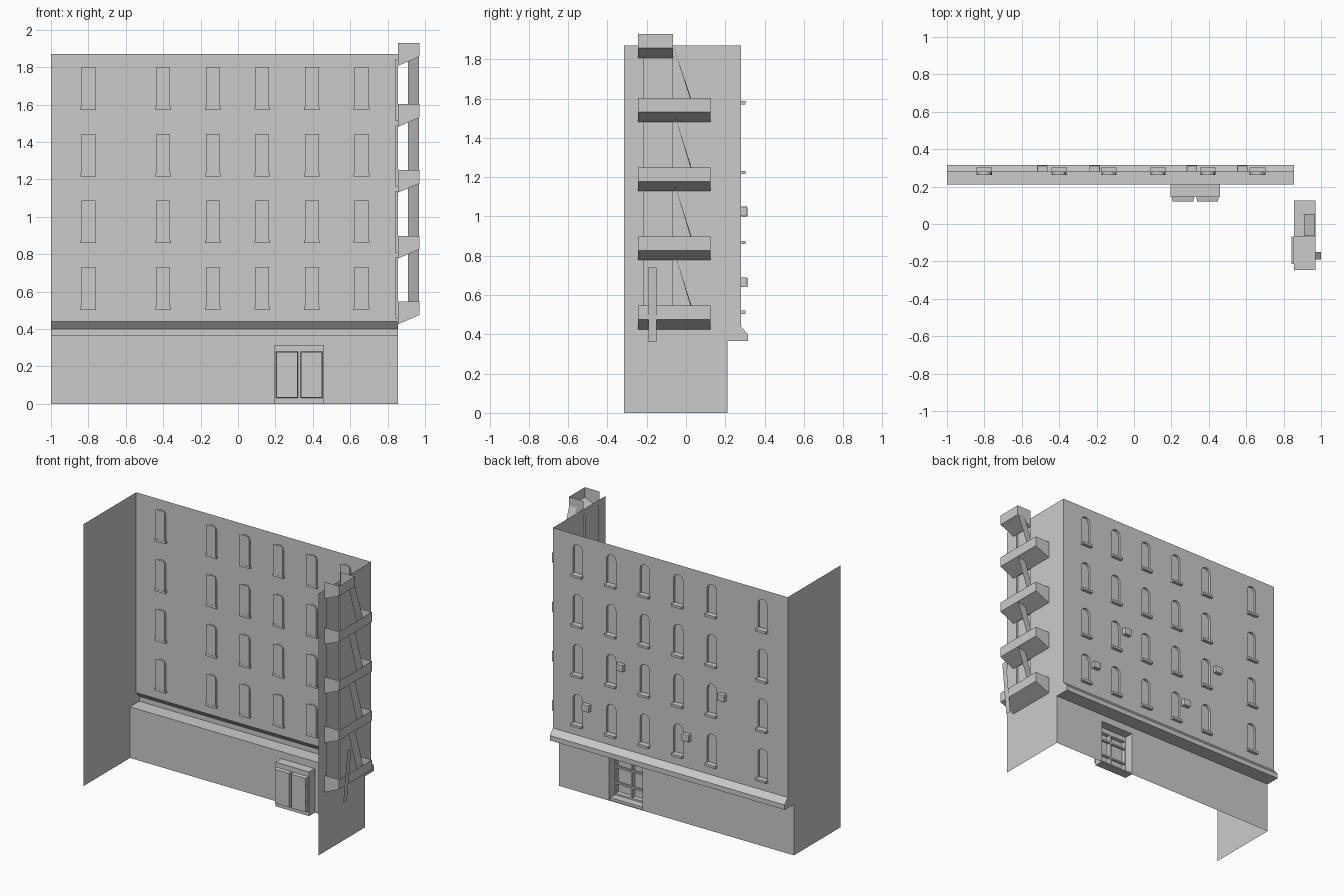
import bpy, bmesh, math
from mathutils import Vector

cube = bpy.data.objects.get("Cube")
if cube:
    bpy.data.objects.remove(cube, do_unlink=True)

plaster = bpy.data.materials.new("light_grey_plaster")
plaster.use_nodes = True
GREY = (0.6, 0.6, 0.6, 1)
plaster.diffuse_color = GREY
plaster.node_tree.nodes["Principled BSDF"].inputs["Base Color"].default_value = GREY

# Main dimensions
LEFT, RIGHT, FRONT = -1.0, 0.855, -0.315
WALL_Y, BASE_Y, LEDGE_Y, TOP = 0.28, 0.21, 0.315, 1.87
LEDGE = [(BASE_Y, 0.365), (LEDGE_Y, 0.365), (LEDGE_Y, 0.40), (WALL_Y, 0.44)]
STOREY = 0.356


def finish(name, bm):
    bmesh.ops.remove_doubles(bm, verts=bm.verts, dist=1e-5)
    mesh = bpy.data.meshes.new(name)
    bm.to_mesh(mesh)
    bm.free()
    mesh.materials.append(plaster)
    obj = bpy.data.objects.new(name, mesh)
    bpy.context.collection.objects.link(obj)
    return obj


def sheets(name, polygons):
    """Thin surfaces, each given by its corner points."""
    bm = bmesh.new()
    for poly in polygons:
        bm.faces.new([bm.verts.new(p) for p in poly])
    return finish(name, bm)


def box(name, x, y, z, bevel=0):
    bm = bmesh.new()
    bmesh.ops.create_cube(bm, size=1)
    for v in bm.verts:
        v.co = [(a + b) / 2 + c * (b - a) for c, (a, b) in zip(v.co, (x, y, z))]
    if bevel:
        bmesh.ops.bevel(bm, geom=bm.edges[:], offset=bevel, segments=2,
                        profile=0.5, affect='EDGES')
    return finish(name, bm)


def rect(a0, a1, z0, z1):
    return [(a0, z0), (a1, z0), (a1, z1), (a0, z1)]


def arch(cx, z0, z1, r, n=8):
    turn = [math.pi * i / n for i in range(n + 1)]
    return [(cx - r, z0), (cx + r, z0)] + [
        (cx + r * math.cos(t), z1 - r + r * math.sin(t)) for t in turn]


def wall(name, place, outline, holes, normal):
    """Thin wall with openings; place maps (across, height) to 3D."""
    bm = bmesh.new()
    edges = []
    for loop in [outline] + holes:
        vs = [bm.verts.new(place(*p)) for p in loop]
        edges += [bm.edges.new((a, b)) for a, b in zip(vs, vs[1:] + vs[:1])]
    bmesh.ops.triangle_fill(bm, use_beauty=True, edges=edges, normal=Vector(normal))
    bmesh.ops.dissolve_limit(bm, angle_limit=0.01, verts=bm.verts[:], edges=bm.edges[:])
    return finish(name, bm)


def reveal(loop, outer, inner):
    """Sides of an opening between two placements."""
    return [[outer(*a), outer(*b), inner(*b), inner(*a)]
            for a, b in zip(loop, loop[1:] + loop[:1]) if a != b]


def on_y(y):
    return lambda a, z: (a, y, z)


def on_x(x):
    return lambda a, z: (x, a, z)


# Upper rear wall with arched windows and sills
columns = [-0.80, -0.40, -0.135, 0.13, 0.395, 0.66]
arches = []
for row in range(4):
    z = 0.52 + row * STOREY
    for cx in columns:
        loop = arch(cx, z, z + 0.212, 0.037)
        loop = [p for i, p in enumerate(loop) if i == 0 or math.dist(p, loop[i - 1]) > 1e-4]
        if math.dist(loop[0], loop[-1]) < 1e-4:
            loop.pop()
        arches.append(loop)
        pane = [on_y(0.263)(*p) for p in rect(cx - 0.037, cx + 0.037, z, z + 0.212)]
        sheets("window", reveal(loop, on_y(WALL_Y), on_y(0.263)) + [pane])
        box("window_sill", (cx - 0.042, cx + 0.042), (0.262, 0.303), (z - 0.017, z))
wall("upper_rear_wall", on_y(WALL_Y), rect(LEFT, RIGHT, 0.44, TOP), arches, (0, 1, 0))

# Ledge above the ground floor
sheets("ledge", [[(LEFT, *a), (RIGHT, *a), (RIGHT, *b), (LEFT, *b)]
                 for a, b in zip(LEDGE, LEDGE[1:])])

# Ground floor wall and recessed entrance
D0, D1, DMID, DTOP, DBACK = 0.195, 0.46, 0.3275, 0.315, 0.145
ground = [(LEFT, 0), (D0, 0), (D0, DTOP), (D1, DTOP), (D1, 0),
          (RIGHT, 0), (RIGHT, 0.365), (LEFT, 0.365)]
wall("ground_wall", on_y(BASE_Y), ground, [], (0, 1, 0))
leaves = [rect(D0 + 0.007, DMID - 0.006, 0.03, 0.28),
          rect(DMID + 0.006, D1 - 0.007, 0.03, 0.28)]
sheets("entrance_recess", reveal(rect(D0, D1, 0, DTOP), on_y(BASE_Y), on_y(DBACK)))
wall("entrance_frame", on_y(DBACK), rect(D0, D1, 0, DTOP), leaves, (0, 1, 0))
for loop in leaves:
    (a, z0), (b, z1) = loop[0], loop[2]
    inner = rect(a + 0.004, b - 0.004, z0 + 0.004, z1 - 0.004)
    sides = [[on_y(DBACK)(*p), on_y(DBACK)(*q), on_y(0.121)(*s), on_y(0.121)(*r)]
             for p, q, r, s in zip(loop, loop[1:] + loop[:1], inner, inner[1:] + inner[:1])]
    sheets("door_leaf", sides + [[on_y(0.121)(*p) for p in inner]])
    for z in (0.10, 0.215):
        box("door_rail", (a, b), (0.135, 0.149), (z, z + 0.012))
box("door_step", (D0, D1), (DBACK, 0.20), (0, 0.018))

# Side walls, the right one with an opening at each landing
side = [(FRONT, 0), (BASE_Y, 0)] + LEDGE + [(WALL_Y, TOP), (FRONT, TOP)]
landings = [0.475 + i * 0.352 for i in range(4)]
openings = [rect(-0.215, -0.068, z - 0.02, z + 0.31) for z in landings]
wall("left_wall", on_x(LEFT), side, [], (1, 0, 0))
wall("right_wall", on_x(RIGHT), side, openings, (1, 0, 0))
for z, loop in zip(landings, openings):
    back = [on_x(0.842)(*p) for p in loop]
    sheets("landing_door", reveal(loop, on_x(RIGHT), on_x(0.842)) + [back])
    box("door_panel", (0.842, 0.847), (-0.204, -0.079), (z - 0.015, z + 0.293))


# Fire escape: open-topped landings with sloping undersides
def landing(y0, y1, z):
    top, wall_x, out_x = z + 0.071, RIGHT, 0.97
    ends = [[(wall_x, y, z - 0.05), (out_x, y, z), (out_x, y, top), (wall_x, y, top)]
            for y in (y0, y1)]
    floor = [ends[0][0], ends[0][1], ends[1][1], ends[1][0]]
    rail = [ends[0][1], ends[0][2], ends[1][2], ends[1][1]]
    sheets("landing", ends + [floor, rail])


for z in landings:
    landing(-0.245, 0.125, z)
landing(-0.245, -0.065, 1.857)

# Sloping stair between each landing and the one above
for low, high in zip(landings, landings[1:] + [1.857]):
    sheets("stair", [[(0.91, -0.065, high + 0.01), (0.968, -0.065, high + 0.01),
                      (0.968, 0.05, low), (0.91, 0.05, low - 0.02)]])
sheets("drop_ladder", [[(0.965, -0.19, 0.36), (0.965, -0.15, 0.36),
                        (1.0, -0.15, 0.74), (1.0, -0.19, 0.74)]])

# Cooling units beside the rear windows
for cx, z in [(0.31, 1.0), (-0.49, 1.0), (0.58, 0.64), (-0.21, 0.64)]:
    box("cooling_unit", (cx - 0.028, cx + 0.028), (WALL_Y, 0.312), (z, z + 0.05), 0.004)
